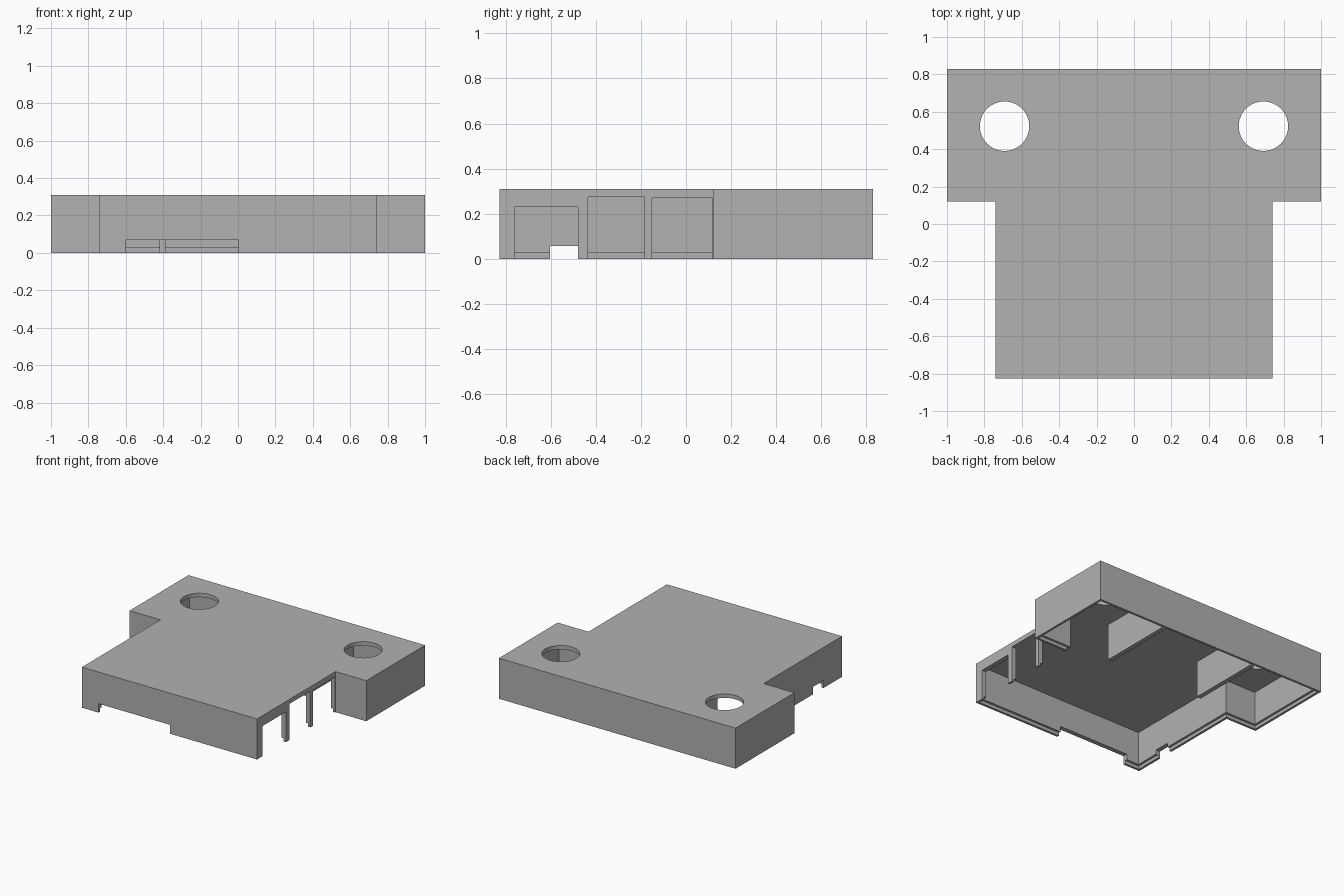
import bpy, bmesh, math

if "Cube" in bpy.data.objects:
    bpy.data.objects.remove(bpy.data.objects["Cube"])

H, ROOF, WALL, LIP = 0.31, 0.28, 0.035, 0.018   # height, ceiling level, wall and lip thickness

grey = bpy.data.materials.new("plastic_grey")
grey.diffuse_color = (0.445, 0.445, 0.445, 1)
grey.use_nodes = True
grey.node_tree.nodes["Principled BSDF"].inputs["Base Color"].default_value = grey.diffuse_color


def prism(name, points, z0, z1):
    """Extrude a flat outline from z0 to z1."""
    bm = bmesh.new()
    base = bm.faces.new([bm.verts.new((x, y, z0)) for x, y in points])
    top = bmesh.ops.extrude_face_region(bm, geom=[base])["geom"]
    for v in (g for g in top if isinstance(g, bmesh.types.BMVert)):
        v.co.z = z1
    bmesh.ops.recalc_face_normals(bm, faces=bm.faces[:])
    mesh = bpy.data.meshes.new(name)
    bm.to_mesh(mesh)
    bm.free()
    mesh.materials.append(grey)
    obj = bpy.data.objects.new(name, mesh)
    bpy.context.collection.objects.link(obj)
    return obj


def box(name, x0, x1, y0, y1, z0, z1):
    return prism(name, [(x0, y0), (x1, y0), (x1, y1), (x0, y1)], z0, z1)


def t_outline(d):
    """T-shaped plan, moved inward by d."""
    half = [(0.74 - d, -0.827 + d), (0.74 - d, 0.12 + d), (1 - d, 0.12 + d), (1 - d, 0.83 - d)]
    return half + [(-x, y) for x, y in reversed(half)]


def cut(target, cutter):
    mod = target.modifiers.new("cut", 'BOOLEAN')
    mod.operation, mod.solver, mod.object = 'DIFFERENCE', 'EXACT', cutter
    bpy.context.view_layer.objects.active = target
    bpy.ops.object.modifier_apply(modifier=mod.name)
    bpy.data.objects.remove(cutter)


# Open-bottomed housing with a stepped inner rim
housing = prism("housing", t_outline(0), 0, H)
cut(housing, prism("cavity", t_outline(WALL), -0.1, ROOF))
cut(housing, prism("rim_step", t_outline(LIP), -0.1, 0.025))

# Three port openings in the right wall
for y0, y1, top in ((-0.76, -0.48, 0.23), (-0.435, -0.185, 0.275), (-0.15, 0.115, 0.27)):
    cut(housing, box("port_opening", 0.68, 0.8, y0, y1, -0.1, top))

# Low notches in the front and left walls
cut(housing, box("front_notch", -0.6, 0.003, -0.9, -0.77, -0.1, 0.068))
cut(housing, box("left_notch", -0.8, -0.68, -0.603, -0.477, -0.1, 0.057))

# Round holes through the roof
for side in (-1, 1):
    ring = [(side * 0.692 + 0.132 * math.cos(a), 0.523 + 0.132 * math.sin(a))
            for a in (2 * math.pi * i / 64 for i in range(64))]
    cut(housing, prism("roof_hole", ring, 0.2, 0.4))

# Inner partitions running forward from the back wall
for side, name in ((-1, "left_partition"), (1, "right_partition")):
    x = side * 0.402
    box(name, x - 0.0175, x + 0.0175, 0.22, 0.83 - WALL, 0, ROOF)

# Smooth the hole walls, keep all corners crisp
bpy.ops.object.select_all(action='DESELECT')
housing.select_set(True)
bpy.context.view_layer.objects.active = housing
bpy.ops.object.shade_smooth_by_angle(angle=math.radians(30))
